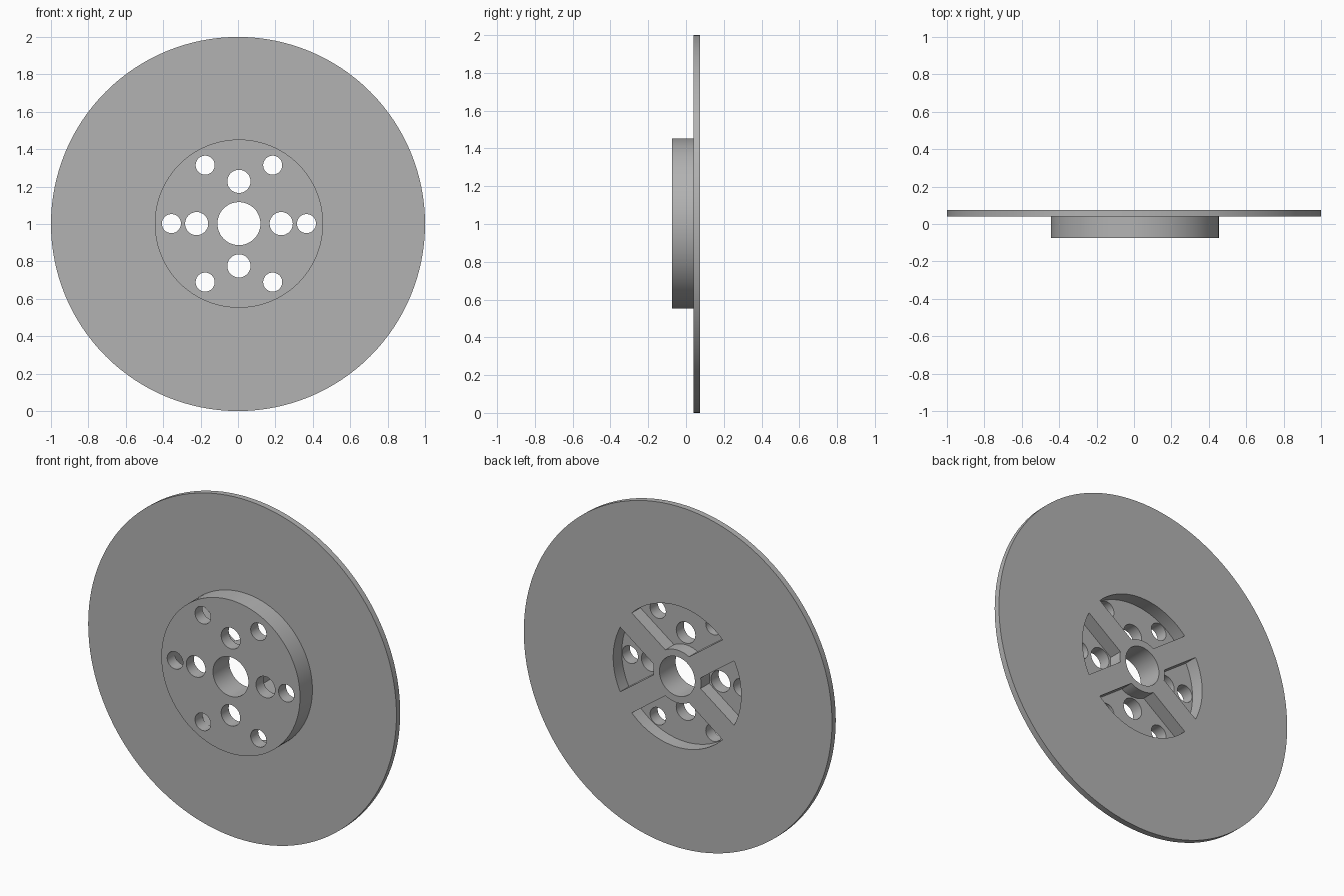
import bpy, bmesh
from math import sin, cos, asin, pi, radians

cube = bpy.data.objects.get("Cube")
if cube:
    bpy.data.objects.remove(cube, do_unlink=True)

HUB_X, HUB_Z = 0.005, 1.002      # hub axis
BACK, STEP, FRONT, FLOOR = 0.075, 0.04, -0.075, -0.005

grey = bpy.data.materials.new("plain_grey")
grey.use_nodes = True
grey.diffuse_color = (0.45, 0.45, 0.45, 1)
grey.node_tree.nodes["Principled BSDF"].inputs["Base Color"].default_value = (0.45, 0.45, 0.45, 1)


def arc(x, z, r, start, end, n):
    return [(x + r * cos(start + (end - start) * i / n),
             z + r * sin(start + (end - start) * i / n)) for i in range(n + 1)]


def circle(x, z, r, n):
    return arc(x, z, r, 0, 2 * pi, n)[:-1]


def prisms(name, outlines, y0, y1):
    """Extrude closed x-z outlines from y0 to y1 into one object."""
    bm = bmesh.new()
    for pts in outlines:
        face = bm.faces.new([bm.verts.new((x, y0, z)) for x, z in pts])
        grown = bmesh.ops.extrude_face_region(bm, geom=[face])["geom"]
        bmesh.ops.translate(bm, vec=(0, y1 - y0, 0),
                            verts=[g for g in grown if isinstance(g, bmesh.types.BMVert)])
    bmesh.ops.recalc_face_normals(bm, faces=bm.faces)
    mesh = bpy.data.meshes.new(name)
    bm.to_mesh(mesh)
    bm.free()
    mesh.materials.append(grey)
    obj = bpy.data.objects.new(name, mesh)
    bpy.context.collection.objects.link(obj)
    return obj


def combine(target, tool, operation):
    """Apply a boolean and discard the tool object."""
    mod = target.modifiers.new(operation.lower(), "BOOLEAN")
    mod.operation, mod.object, mod.solver = operation, tool, "EXACT"
    bpy.context.view_layer.objects.active = target
    bpy.ops.object.modifier_apply(modifier=mod.name)
    bpy.data.objects.remove(tool, do_unlink=True)


# Thin wide disc with a raised front hub
disc = prisms("flanged_disc", [circle(0, 1, 1, 128)], STEP, BACK)
hub = prisms("hub", [circle(HUB_X, HUB_Z, 0.45, 96)], FRONT, STEP + 0.015)
combine(disc, hub, "UNION")

# Four rear pockets, leaving a central boss and crossed webs
web_angle, web_half, boss_r, pocket_r = radians(36), 0.064, 0.155, 0.415
inner, outer = asin(web_half / boss_r), asin(web_half / pocket_r)
pockets = []
for start, end in ((-web_angle, web_angle), (web_angle, pi - web_angle),
                   (pi - web_angle, pi + web_angle), (pi + web_angle, 2 * pi - web_angle)):
    pockets.append(arc(HUB_X, HUB_Z, pocket_r, start + outer, end - outer, 32)
                   + arc(HUB_X, HUB_Z, boss_r, end - inner, start + inner, 12))
combine(disc, prisms("pocket_cutter", pockets, FLOOR, BACK + 0.1), "DIFFERENCE")

# Central bore, four inner holes and six outer holes
holes = [circle(HUB_X, HUB_Z, 0.115, 48)]
for count, ring_r, hole_r in ((4, 0.226, 0.062), (6, 0.361, 0.051)):
    for i in range(count):
        a = 2 * pi * i / count
        holes.append(circle(HUB_X + ring_r * cos(a), HUB_Z + ring_r * sin(a), hole_r, 32))
combine(disc, prisms("hole_cutter", holes, FRONT - 0.1, BACK + 0.1), "DIFFERENCE")

# Smooth round walls, sharp rims
bpy.ops.object.select_all(action="DESELECT")
disc.select_set(True)
bpy.context.view_layer.objects.active = disc
bpy.ops.object.shade_smooth_by_angle(angle=radians(30))
